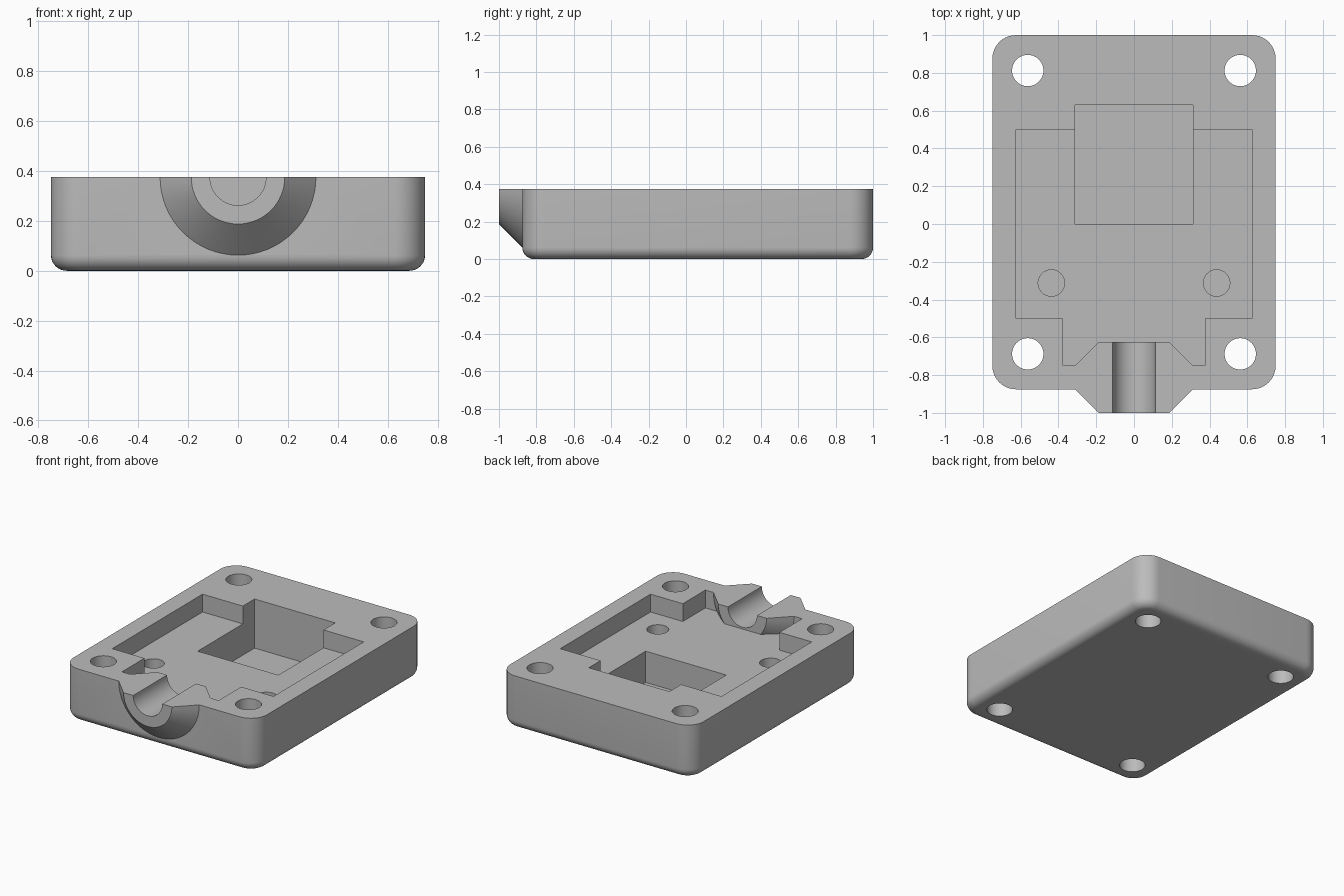
import bpy, bmesh
from math import sin, cos, pi, sqrt, radians
from mathutils import Matrix

old = bpy.data.objects.get("Cube")
if old:
    bpy.data.objects.remove(old)

TOP, FLOOR, DEEP = 0.375, 0.25, 0.031   # rim, tray floor, square well floor
OVER = 0.45                             # rough height, trimmed back to TOP

grey = bpy.data.materials.new("plain grey")
grey.use_nodes = True
colour = (0.5, 0.5, 0.5, 1)
grey.diffuse_color = colour
grey.node_tree.nodes["Principled BSDF"].inputs["Base Color"].default_value = colour


def loft(name, rings):
    """Skin a stack of equal-length rings and cap both ends."""
    bm = bmesh.new()
    loops = [[bm.verts.new(p) for p in ring] for ring in rings]
    n = len(loops[0])
    for a, b in zip(loops, loops[1:]):
        for i in range(n):
            j = (i + 1) % n
            bm.faces.new((a[i], a[j], b[j], b[i]))
    bm.faces.new(loops[0])
    bm.faces.new(loops[-1])
    bmesh.ops.recalc_face_normals(bm, faces=bm.faces)
    mesh = bpy.data.meshes.new(name)
    bm.to_mesh(mesh)
    bm.free()
    obj = bpy.data.objects.new(name, mesh)
    mesh.materials.append(grey)
    bpy.context.collection.objects.link(obj)
    return obj


def box(name, x, y0, y1, z0, z1):
    return loft(name, [[(-x, y0, z), (x, y0, z), (x, y1, z), (-x, y1, z)]
                       for z in (z0, z1)])


def post(name, x, y, r, z0, z1, n=48):
    return loft(name, [[(x + r * cos(2 * pi * i / n), y + r * sin(2 * pi * i / n), z)
                        for i in range(n)] for z in (z0, z1)])


def turned(name, profile, n=64):
    """Turn (y, radius) points about the cable axis at the rim."""
    return loft(name, [[(r * cos(2 * pi * i / n), y, TOP + r * sin(2 * pi * i / n))
                        for i in range(n)] for y, r in profile])


def rounded_ring(inset, z, radius=0.125, steps=10):
    x, y0, y1 = 0.75, -0.875, 1.0
    ring = []
    corners = ((x, y1), (-x, y1), (-x, y0), (x, y0))
    for k, (cx, cy) in enumerate(corners):
        cx -= radius if cx > 0 else -radius
        cy -= radius if cy > 0 else -radius
        for s in range(steps + 1):
            a = (k + s / steps) * pi / 2
            ring.append((cx + (radius - inset) * cos(a),
                         cy + (radius - inset) * sin(a), z))
    return ring


def combine(target, tool, operation):
    mod = target.modifiers.new(tool.name, 'BOOLEAN')
    mod.operation, mod.solver, mod.object = operation, 'EXACT', tool
    bpy.context.view_layer.objects.active = target
    bpy.ops.object.modifier_apply(modifier=mod.name)
    bpy.data.objects.remove(tool)


# Housing half with rounded corners and rounded bottom edge
R = 0.0625
rings = [rounded_ring(R * (1 - sin(t * pi / 16)), R * (1 - cos(t * pi / 16)))
         for t in range(9)]
housing = loft("housing_half", rings + [rounded_ring(0, OVER)])

# Tray, cable bay and square well
combine(housing, box("tray", 0.625, -0.5, 0.5, FLOOR, 0.6), 'DIFFERENCE')
combine(housing, box("cable_bay", 0.375, -0.75, -0.4, FLOOR, 0.6), 'DIFFERENCE')
combine(housing, box("square_well", 0.3125, 0, 0.63, DEEP, 0.6), 'DIFFERENCE')

# Cable collar, tapered outside and inside the wall, with its bore
collar = [(-1.0, 0.1875), (-0.86, 0.3275), (-0.765, 0.3275), (-0.625, 0.1875)]
combine(housing, turned("cable_collar", collar), 'UNION')
combine(housing, turned("cable_bore", [(-1.1, 0.1125), (-0.52, 0.1125)]), 'DIFFERENCE')

# Screw holes and locating sockets
for side in (-1, 1):
    for y in (-0.6875, 0.8125):
        combine(housing, post("screw_hole", side * 0.5625, y, 0.083, -0.1, 0.6), 'DIFFERENCE')
    combine(housing, post("socket", side * 0.4375, -0.3125, 0.07, 0.125, 0.3), 'DIFFERENCE')

# Trim flat at the rim
combine(housing, box("trim", 2, -2, 2, TOP, 1), 'DIFFERENCE')

bpy.ops.object.select_all(action='DESELECT')
housing.select_set(True)
bpy.context.view_layer.objects.active = housing
bpy.ops.object.shade_smooth_by_angle(angle=radians(30))
